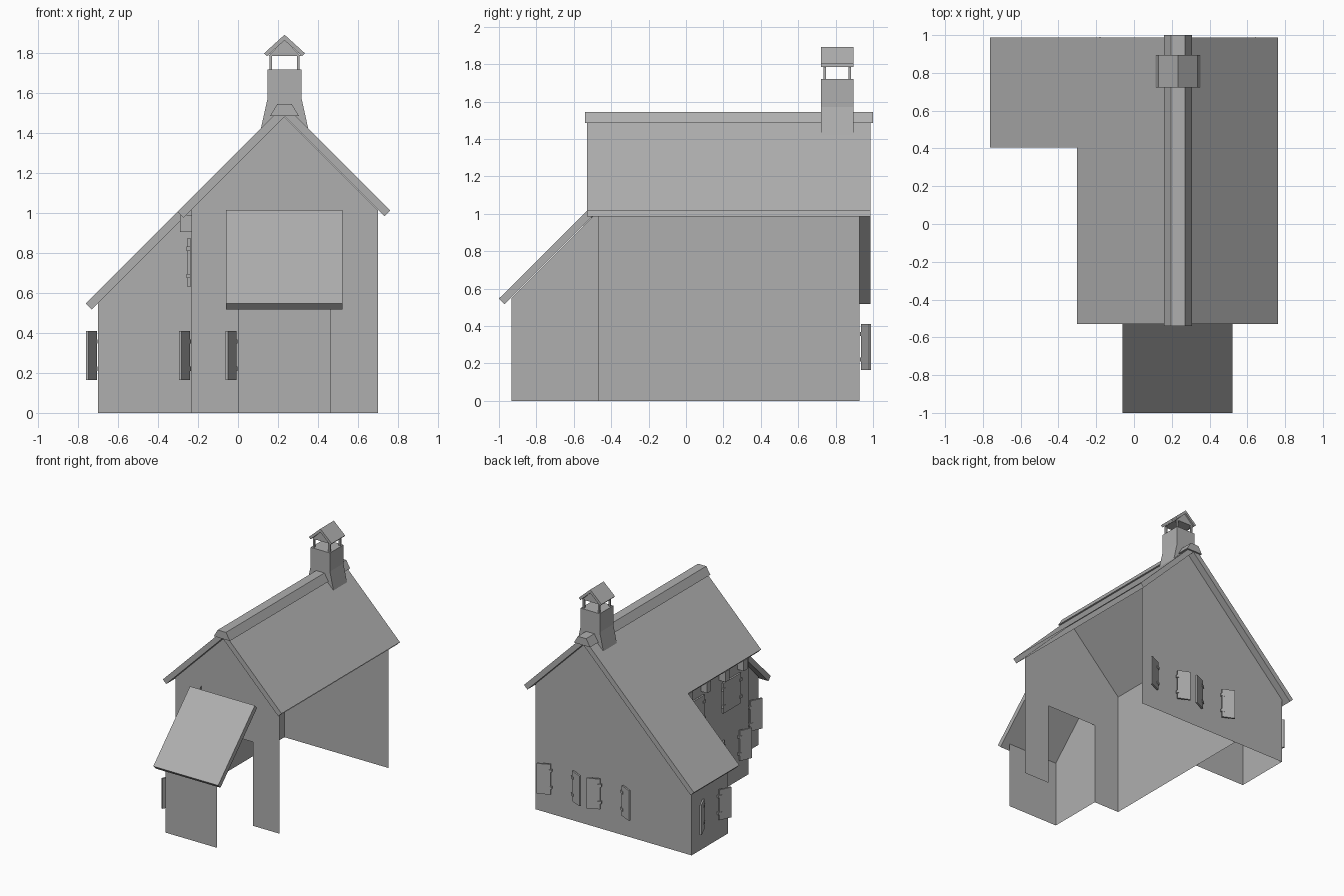
import bpy, bmesh, math
from mathutils import Vector

if "Cube" in bpy.data.objects:
    bpy.data.objects.remove(bpy.data.objects["Cube"])

RX = 0.233            # ridge position in x
Z = Vector((0, 0, 1))
grey = bpy.data.materials.new("mid_grey")
grey.diffuse_color = (0.43, 0.43, 0.43, 1)
grey.use_nodes = True
grey.node_tree.nodes["Principled BSDF"].inputs["Base Color"].default_value = grey.diffuse_color


def make(name, verts, faces):
    me = bpy.data.meshes.new(name)
    me.from_pydata([tuple(v) for v in verts], [], faces)
    me.materials.append(grey)
    ob = bpy.data.objects.new(name, me)
    bpy.context.collection.objects.link(ob)
    return ob


def sheet(name, verts):
    return make(name, verts, [tuple(range(len(verts)))])


def prism(name, profile, y0, y1):
    """Extrude an (x, z) profile along y."""
    n = len(profile)
    verts = [(x, y0, z) for x, z in profile] + [(x, y1, z) for x, z in profile]
    faces = [tuple(range(n)), tuple(range(2 * n - 1, n - 1, -1))]
    faces += [(i, i + n, (i + 1) % n + n, (i + 1) % n) for i in range(n)]
    ob = make(name, verts, faces)
    bm = bmesh.new()
    bm.from_mesh(ob.data)
    bmesh.ops.recalc_face_normals(bm, faces=bm.faces)
    bm.to_mesh(ob.data)
    bm.free()
    return ob


def boxes(name, specs):
    """Each spec is (corner, edge_a, edge_b, edge_c)."""
    bm = bmesh.new()
    for o, a, b, c in specs:
        vs = [bm.verts.new(o + a * i + b * j + c * k)
              for i in (0, 1) for j in (0, 1) for k in (0, 1)]
        for f in ((0, 1, 3, 2), (4, 6, 7, 5), (0, 4, 5, 1),
                  (2, 3, 7, 6), (0, 2, 6, 4), (1, 5, 7, 3)):
            bm.faces.new([vs[i] for i in f])
    bmesh.ops.recalc_face_normals(bm, faces=bm.faces)
    bm.to_mesh(make(name, [], []).data)
    bm.free()


def thicken(ob, t):
    """Give a roof sheet thickness and bake it into the mesh."""
    m = ob.modifiers.new("thickness", 'SOLIDIFY')
    m.thickness, m.offset, m.use_even_offset = t, -1, True
    dg = bpy.context.evaluated_depsgraph_get()
    ob.data = bpy.data.meshes.new_from_object(ob.evaluated_get(dg))
    ob.modifiers.clear()


def open_right_eave(ob):
    """The right-hand eave edge of a roof is left open."""
    bm = bmesh.new()
    bm.from_mesh(ob.data)
    bm.normal_update()
    gone = [f for f in bm.faces if f.normal.x > 0.5 and f.normal.z < -0.5
            and f.calc_center_median().x > RX]
    bmesh.ops.delete(bm, geom=gone, context='FACES_ONLY')
    bm.to_mesh(ob.data)
    bm.free()


# Walls: thin sheets, right-hand side left open
def wall_z(x):
    return 1.483 - abs(x - RX)


sheet("front_wall", [(x, -0.467, z) for x, z in (
    (-0.233, 0), (0, 0), (0, 0.68), (0.463, 0.68), (0.463, 0), (0.7, 0),
    (0.7, wall_z(0.7)), (RX, 1.483), (-0.233, wall_z(-0.233)))])
sheet("back_wall", [(x, 0.928, z) for x, z in (
    (0.7, 0), (-0.7, 0), (-0.7, wall_z(-0.7)), (RX, 1.483), (0.7, wall_z(0.7)))])
sheet("left_wall", [(-0.233, 0.928, 0), (-0.233, -0.467, 0),
                    (-0.233, -0.467, 1.016), (-0.233, 0.928, 1.016)])
sheet("wing_front_wall", [(-0.7, 0.463, 0), (-0.233, 0.463, 0),
                          (-0.233, 0.463, 1.016), (-0.7, 0.463, 0.55)])
sheet("wing_left_wall", [(-0.7, 0.928, 0), (-0.7, 0.463, 0),
                         (-0.7, 0.463, 0.55), (-0.7, 0.928, 0.55)])
sheet("porch_front_wall", [(0, -0.932, 0), (0.463, -0.932, 0),
                           (0.463, -0.932, 0.55), (0, -0.932, 0.55)])
sheet("porch_left_wall", [(0, -0.467, 0), (0, -0.932, 0),
                          (0, -0.932, 0.55), (0, -0.467, 1.016)])

# Main roof: L-shaped left slope sharing the ridge with the right slope
plan = [(RX, -0.53), (RX, 0.987), (-0.762, 0.987), (-0.762, 0.405),
        (-0.303, 0.405), (-0.303, -0.53), (0.762, -0.53), (0.762, 0.987)]
roof = make("main_roof", [(x, y, 1.543 - abs(x - RX)) for x, y in plan],
            [(0, 1, 2, 3, 4, 5), (0, 6, 7, 1)])
thicken(roof, 0.042)
open_right_eave(roof)
porch = sheet("porch_roof", [(-0.06, -1, 0.547), (0.522, -1, 0.547),
                             (0.522, -0.53, 1.016), (-0.06, -0.53, 1.016)])
thicken(porch, 0.042)
prism("ridge_cap", [(0.16, 1.485), (0.306, 1.485), (0.27, 1.545), (0.196, 1.545)],
      -0.54, 1.0)

# Bell turret with flared base, four posts and a gabled cap
prism("turret", [(RX - 0.118, 1.425), (RX, 1.543), (RX + 0.118, 1.425),
                 (RX + 0.086, 1.57), (RX + 0.086, 1.72),
                 (RX - 0.086, 1.72), (RX - 0.086, 1.57)], 0.722, 0.895)
boxes("turret_posts", [
    (Vector((RX + sx * 0.069 - 0.007, 0.8085 + sy * 0.067 - 0.007, 1.715)),
     Vector((0.014, 0, 0)), Vector((0, 0.014, 0)), Z * 0.08)
    for sx in (-1, 1) for sy in (-1, 1)])
cap = prism("turret_roof", [(RX - 0.102, 1.8), (RX, 1.893), (RX + 0.102, 1.8),
                            (RX + 0.088, 1.785), (RX, 1.865), (RX - 0.088, 1.785)],
            0.722, 0.895)
open_right_eave(cap)
prism("turret_gable", [(RX - 0.082, 1.787), (RX + 0.082, 1.787), (RX, 1.866)],
      0.735, 0.882)


# Shutters: a leaf on two hinges, swung by an angle away from the wall
def leaf(hinge, along, out, z0, z1, angle, w):
    d = along * math.cos(angle) + out * math.sin(angle)
    n = out * math.cos(angle) - along * math.sin(angle)
    specs = [(hinge + Z * z0, d * w, n * 0.014, Z * (z1 - z0))]
    for f in (0.18, 0.74):
        specs.append((hinge + Z * (z0 + f * (z1 - z0)) - d * 0.01,
                      d * 0.03, n * 0.018, Z * 0.022))
    return specs


def shutters(name, centre, along, out):
    """An open pair of leaves either side of a window."""
    specs = []
    for s in (-1, 1):
        hinge = centre + along * s * 0.102 + out * 0.007
        specs += leaf(hinge, along * s, out, 0.165, 0.41, math.radians(24), 0.104)
    boxes(name, specs)


X, Y = Vector((1, 0, 0)), Vector((0, 1, 0))
for i, x in enumerate((0.455, 0.01)):
    shutters(f"back_shutters_{i}", Vector((x, 0.928, 0)), X, Y)
for name, x, y in (("wing", -0.7, 0.697), ("side", -0.233, -0.233), ("porch", 0, -0.7)):
    shutters(f"{name}_shutters", Vector((x, y, 0)), Y, -X)

# Closed upper shutters with hinges on both edges
for i, y in enumerate((-0.233, 0.233)):
    specs = []
    for s in (-1, 1):
        specs += leaf(Vector((-0.239, y + s * 0.112, 0)), -Y * s, -X, 0.63, 0.875, 0, 0.112)
    boxes(f"upper_shutters_{i}", specs)

# Brackets under the left eave
boxes("eave_brackets", [(Vector((-0.29, y - 0.025, 0.905)), X * 0.057, Y * 0.05, Z * 0.085)
                        for y in (-0.35, -0.117, 0.117, 0.35)])
